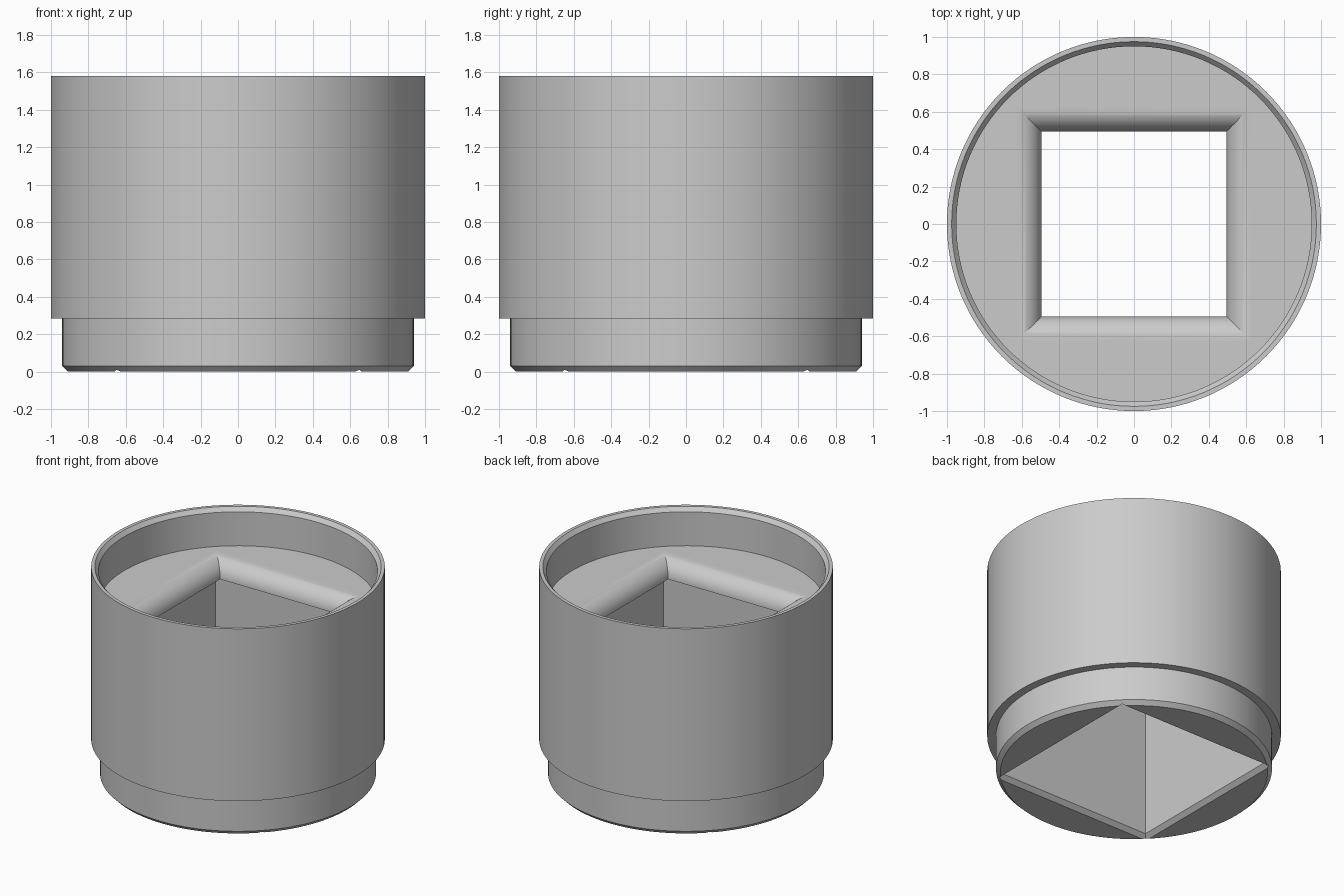
import bpy, bmesh, math

cube = bpy.data.objects.get("Cube")
if cube:
    bpy.data.objects.remove(cube, do_unlink=True)

grey = bpy.data.materials.new("plain grey")
grey.use_nodes = True
colour = (0.6, 0.6, 0.6, 1)
grey.diffuse_color = colour
grey.node_tree.nodes["Principled BSDF"].inputs["Base Color"].default_value = colour


def stack(name, profile, sides, turn=0.0):
    """Closed solid from rings of (radius, height), capped at both ends."""
    bm = bmesh.new()
    rings = []
    for r, z in profile:
        angles = [turn + math.tau * i / sides for i in range(sides)]
        rings.append([bm.verts.new((r * math.cos(a), r * math.sin(a), z)) for a in angles])
    for low, high in zip(rings, rings[1:]):
        for i in range(sides):
            j = (i + 1) % sides
            bm.faces.new((low[i], low[j], high[j], high[i]))
    bm.faces.new(rings[0][::-1])
    bm.faces.new(rings[-1])
    bmesh.ops.recalc_face_normals(bm, faces=bm.faces)
    mesh = bpy.data.meshes.new(name)
    bm.to_mesh(mesh)
    bm.free()
    mesh.materials.append(grey)
    obj = bpy.data.objects.new(name, mesh)
    bpy.context.collection.objects.link(obj)
    return obj


# Round body: chamfered plug, shoulder, outer wall, chamfered rim, recess floor
TOP, STEP, FLOOR = 1.58, 0.285, 1.295
body = stack("socket_body", [
    (0.91, 0), (0.94, 0.03), (0.94, STEP), (1, STEP), (1, TOP),
    (0.975, TOP), (0.95, TOP - 0.03), (0.95, FLOOR)], 128)

# Square opening: flared mouth, wide shaft, narrow lip with rounded top edge
ROUND, LIP = 0.13, 0.495
LIP_Z = FLOOR - ROUND
opening = [(0.69, -0.03), (0.63, 0.03), (0.63, LIP_Z)]
STEPS = 16
for k in range(STEPS + 1):
    a = math.pi / 2 * k / STEPS
    opening.append((LIP + ROUND * (1 - math.cos(a)), LIP_Z + ROUND * math.sin(a)))
opening.append((LIP + ROUND, FLOOR + 0.1))
cutter = stack("opening_cutter", [(h * math.sqrt(2), z) for h, z in opening], 4, math.pi / 4)
cutter.hide_render = True

bpy.ops.object.select_all(action='DESELECT')
bpy.context.view_layer.objects.active = body
body.select_set(True)
cut = body.modifiers.new("square opening", 'BOOLEAN')
cut.operation = 'DIFFERENCE'
cut.solver = 'EXACT'
cut.object = cutter
bpy.ops.object.modifier_apply(modifier=cut.name)
bpy.data.objects.remove(cutter, do_unlink=True)

# Smooth curved walls, flat horizontal faces
bpy.ops.object.shade_smooth_by_angle(angle=math.radians(25))
for face in body.data.polygons:
    if abs(face.normal.z) > 0.9999:
        face.use_smooth = False
